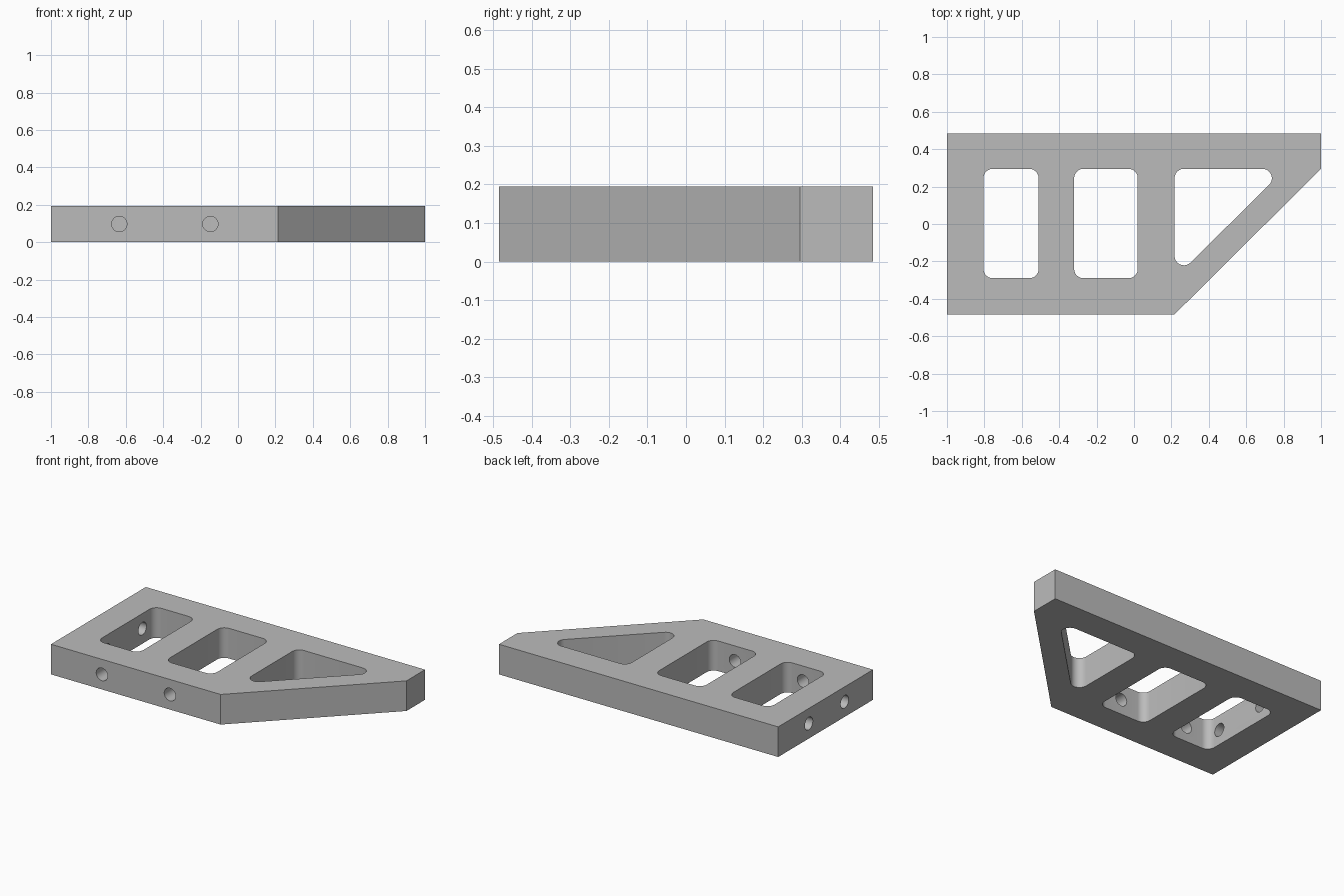
import bpy
import bmesh
from math import atan2, cos, sin, pi
from mathutils import Matrix, Vector

HEIGHT = 0.195
DEPTH = 0.485      # half depth of the plate
FILLET = 0.05      # corner radius of the windows
BORE = 0.041       # radius of the screw holes

default_cube = bpy.data.objects.get("Cube")
if default_cube:
    bpy.data.objects.remove(default_cube, do_unlink=True)

grey = bpy.data.materials.new("plain grey")
grey.use_nodes = True
grey.diffuse_color = (0.5, 0.5, 0.5, 1)
grey.node_tree.nodes["Principled BSDF"].inputs["Base Color"].default_value = grey.diffuse_color


def make_object(name, bm):
    bmesh.ops.recalc_face_normals(bm, faces=bm.faces)
    mesh = bpy.data.meshes.new(name)
    bm.to_mesh(mesh)
    bm.free()
    mesh.materials.append(grey)
    obj = bpy.data.objects.new(name, mesh)
    bpy.context.collection.objects.link(obj)
    return obj


def prism(name, outline, z0, z1):
    """Extrude a flat outline from z0 up to z1."""
    bm = bmesh.new()
    face = bm.faces.new([bm.verts.new((x, y, z0)) for x, y in outline])
    top = bmesh.ops.extrude_face_region(bm, geom=[face])["geom"]
    verts = [v for v in top if isinstance(v, bmesh.types.BMVert)]
    bmesh.ops.translate(bm, vec=(0, 0, z1 - z0), verts=verts)
    return make_object(name, bm)


def rounded(centres, radius, steps=10):
    """Counter-clockwise outline wrapped around circles at the given centres."""
    points = []
    for i, (x, y) in enumerate(centres):
        px, py = centres[i - 1]
        nx, ny = centres[(i + 1) % len(centres)]
        start = atan2(y - py, x - px) - pi / 2
        sweep = (atan2(ny - y, nx - x) - pi / 2 - start) % (2 * pi)
        for s in range(steps + 1):
            a = start + sweep * s / steps
            points.append((x + radius * cos(a), y + radius * sin(a)))
    return points


def window(name, centres):
    return prism(name, rounded(centres, FILLET), -0.1, HEIGHT + 0.1)


def bore(name, location, axis):
    """Screw hole cutter along the given axis."""
    bm = bmesh.new()
    turn = Vector((0, 0, 1)).rotation_difference(Vector(axis)).to_matrix().to_4x4()
    bmesh.ops.create_cone(bm, cap_ends=True, segments=32, radius1=BORE, radius2=BORE,
                          depth=0.3, matrix=Matrix.Translation(location) @ turn)
    return make_object(name, bm)


# Plate with one chamfered corner
plate = prism("bracket_plate",
              [(-1, -DEPTH), (0.215, -DEPTH), (1, 0.295), (1, DEPTH), (-1, DEPTH)],
              0, HEIGHT)

# Two rectangular windows and one triangular window
cutters = []
for label, x0, x1 in (("outer", -0.805, -0.51), ("middle", -0.32, 0.02)):
    a, b, c, d = x0 + FILLET, x1 - FILLET, -0.29 + FILLET, 0.295 - FILLET
    cutters.append(window(label + "_window_cutter", [(a, c), (b, c), (b, d), (a, d)]))
cutters.append(window("triangle_window_cutter",
                      [(0.267, -0.171), (0.687, 0.245), (0.267, 0.245)]))

# Screw holes through the front wall and the end wall
for x in (-0.635, -0.148):
    cutters.append(bore("front_hole_cutter", (x, -0.4, HEIGHT / 2), (0, 1, 0)))
for y in (-0.195, 0.172):
    cutters.append(bore("end_hole_cutter", (-0.92, y, HEIGHT / 2), (1, 0, 0)))

for cutter in cutters:
    cut = plate.modifiers.new(cutter.name, "BOOLEAN")
    cut.operation = "DIFFERENCE"
    cut.solver = "EXACT"
    cut.object = cutter
    cutter.hide_render = True

# Bake the cuts, then drop the cutters
bpy.context.view_layer.update()
evaluated = plate.evaluated_get(bpy.context.evaluated_depsgraph_get())
finished = bpy.data.meshes.new_from_object(evaluated)
plate.modifiers.clear()
plate.data = finished
for cutter in cutters:
    bpy.data.objects.remove(cutter, do_unlink=True)

# Smooth fillets and bores with crisp edges
bpy.ops.object.select_all(action="DESELECT")
plate.select_set(True)
bpy.context.view_layer.objects.active = plate
bpy.ops.object.shade_smooth_by_angle(angle=0.6)
